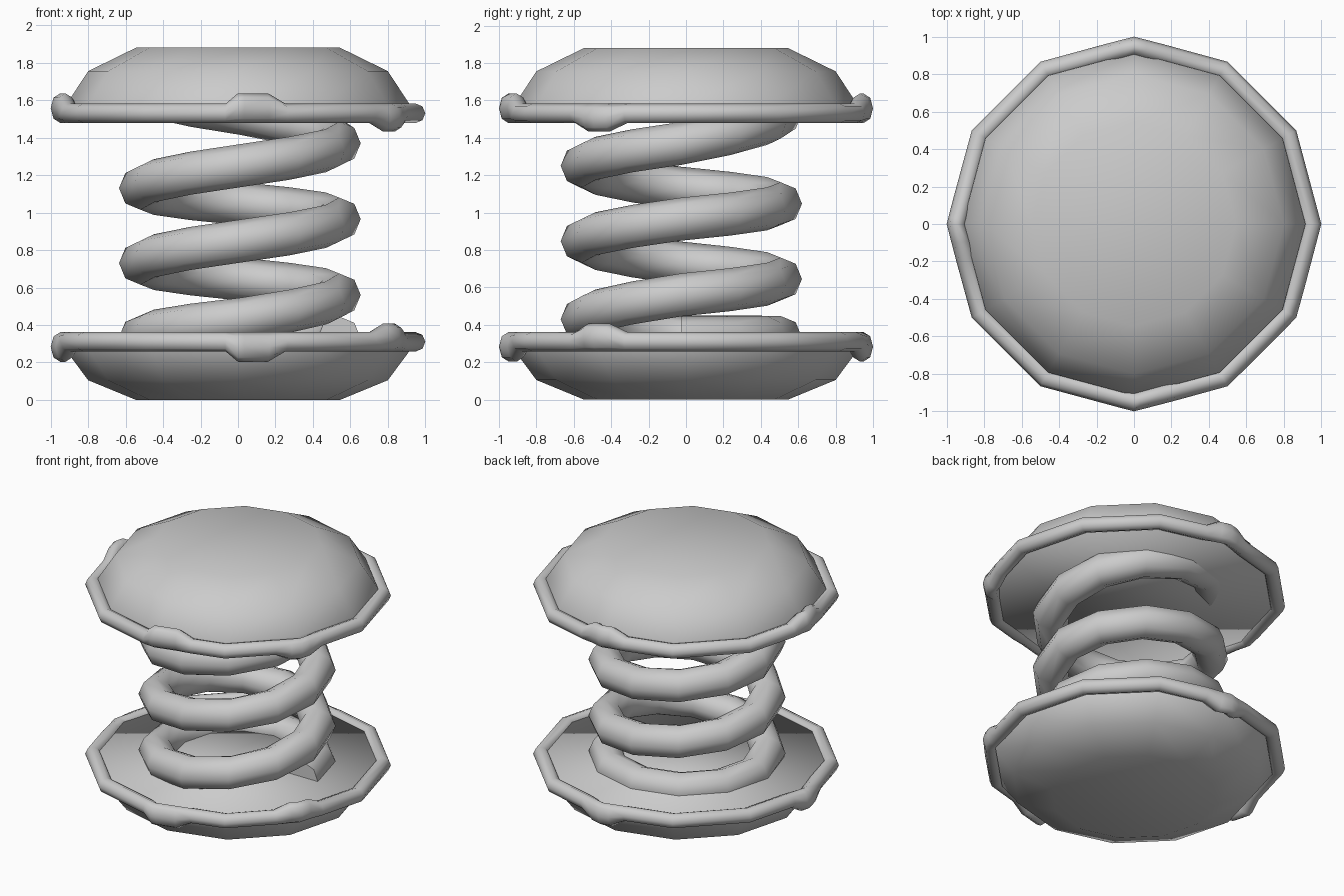
import bpy, bmesh, math
from mathutils import Vector

cube = bpy.data.objects.get("Cube")
if cube:
    bpy.data.objects.remove(cube)

MID = 0.92      # height of the mirror plane between the two caps
SIDES = 12

grey = bpy.data.materials.new("light_grey")
grey.use_nodes = True
grey.diffuse_color = (0.6, 0.6, 0.6, 1)
grey.node_tree.nodes["Principled BSDF"].inputs["Base Color"].default_value = (0.6, 0.6, 0.6, 1)


def lerp_table(table, t):
    """Straight-line interpolation through (position, value) pairs."""
    for (a, va), (b, vb) in zip(table, table[1:]):
        if a <= t <= b:
            return va + (vb - va) * (t - a) / (b - a)
    return table[-1][1]


def add_object(name, bm, flip=False):
    if flip:
        for v in bm.verts:
            v.co.z = 2 * MID - v.co.z
    bmesh.ops.recalc_face_normals(bm, faces=bm.faces)
    for f in bm.faces:
        f.smooth = True
    mesh = bpy.data.meshes.new(name)
    bm.to_mesh(mesh)
    bm.free()
    mesh.materials.append(grey)
    obj = bpy.data.objects.new(name, mesh)
    bpy.context.collection.objects.link(obj)
    return obj


def bridge(bm, rings, closed=False):
    pairs = list(zip(rings, rings[1:]))
    if closed:
        pairs.append((rings[-1], rings[0]))
    for a, b in pairs:
        n = len(a)
        for i in range(n):
            j = (i + 1) % n
            bm.faces.new((a[i], a[j], b[j], b[i]))


def tube_ring(bm, angle, radius, z, width, height, centre=(0, 0)):
    """Upright oval section of a tube that runs around the z axis."""
    out = Vector((math.cos(angle), math.sin(angle), 0))
    ring = []
    for k in range(8):
        a = math.tau * k / 8
        co = out * (radius + width * math.cos(a))
        co += Vector((centre[0], centre[1], z + height * math.sin(a)))
        ring.append(bm.verts.new(co))
    return ring


def make_dome(name, shoulder, crown, flip):
    bm = bmesh.new()
    rings = []
    for r, z in ((0.92, 1.505), (0.915, 1.58), (0.8, shoulder), (0.545, crown)):
        rings.append([bm.verts.new((r * math.cos(math.tau * i / SIDES),
                                    r * math.sin(math.tau * i / SIDES), z))
                      for i in range(SIDES)])
    bridge(bm, rings)
    bm.faces.new(rings[0])
    bm.faces.new(rings[-1])
    add_object(name, bm, flip)


# Lumps on the rim: centre angle in degrees, and how far they swell up or down
LUMPS = ((90, 0.055), (182, 0.055), (276, 0.055), (330, -0.045))


def make_rim(name, flip):
    stops = {i * 360 / SIDES: 0.0 for i in range(SIDES)}
    for centre, swell in LUMPS:
        for corner in stops:
            if abs(corner - centre) < 8:
                stops[corner] = swell
        for d, amount in ((-10, 0.0), (-4, swell), (4, swell), (10, 0.0)):
            stops[centre + d] = amount
    bm = bmesh.new()
    rings = []
    half = 180 / SIDES
    for deg, swell in sorted(stops.items()):
        # keep every section on the straight sides of the polygon
        off = math.radians(deg % (2 * half) - half)
        radius = 0.948 * math.cos(math.radians(half)) / math.cos(off)
        rings.append(tube_ring(bm, math.radians(deg), radius, 1.53 + swell / 2,
                               0.052, 0.052 + abs(swell) / 2))
    bridge(bm, rings, closed=True)
    add_object(name, bm, flip)


# Caps, the lower one mirrored from the upper one with a shallower dome
for place, shoulder, crown, flip in (("upper", 1.755, 1.88, False),
                                     ("lower", 1.735, 1.84, True)):
    make_dome(place + "_dome", shoulder, crown, flip)
    make_rim(place + "_rim", flip)

# Coil spring: flat start, even turns, and an end that sinks into the upper cap
CLIMB = ((0, 0.33), (180, 0.335), (270, 0.43), (360, 0.56), (540, 0.73),
         (720, 0.965), (900, 1.13), (1080, 1.37), (1170, 1.53), (1260, 1.66))
bm = bmesh.new()
coil = [tube_ring(bm, math.radians(deg), 0.53, lerp_table(CLIMB, deg), 0.115, 0.115,
                  (0.01, -0.025))
        for deg in range(0, 1261, 30)]
bridge(bm, coil)
bm.faces.new(coil[0])
bm.faces.new(coil[-1])
spring = add_object("coil_spring", bm)
bpy.ops.object.select_all(action='DESELECT')
spring.select_set(True)
bpy.context.view_layer.objects.active = spring
bpy.ops.object.shade_smooth_by_angle(angle=math.radians(60))
